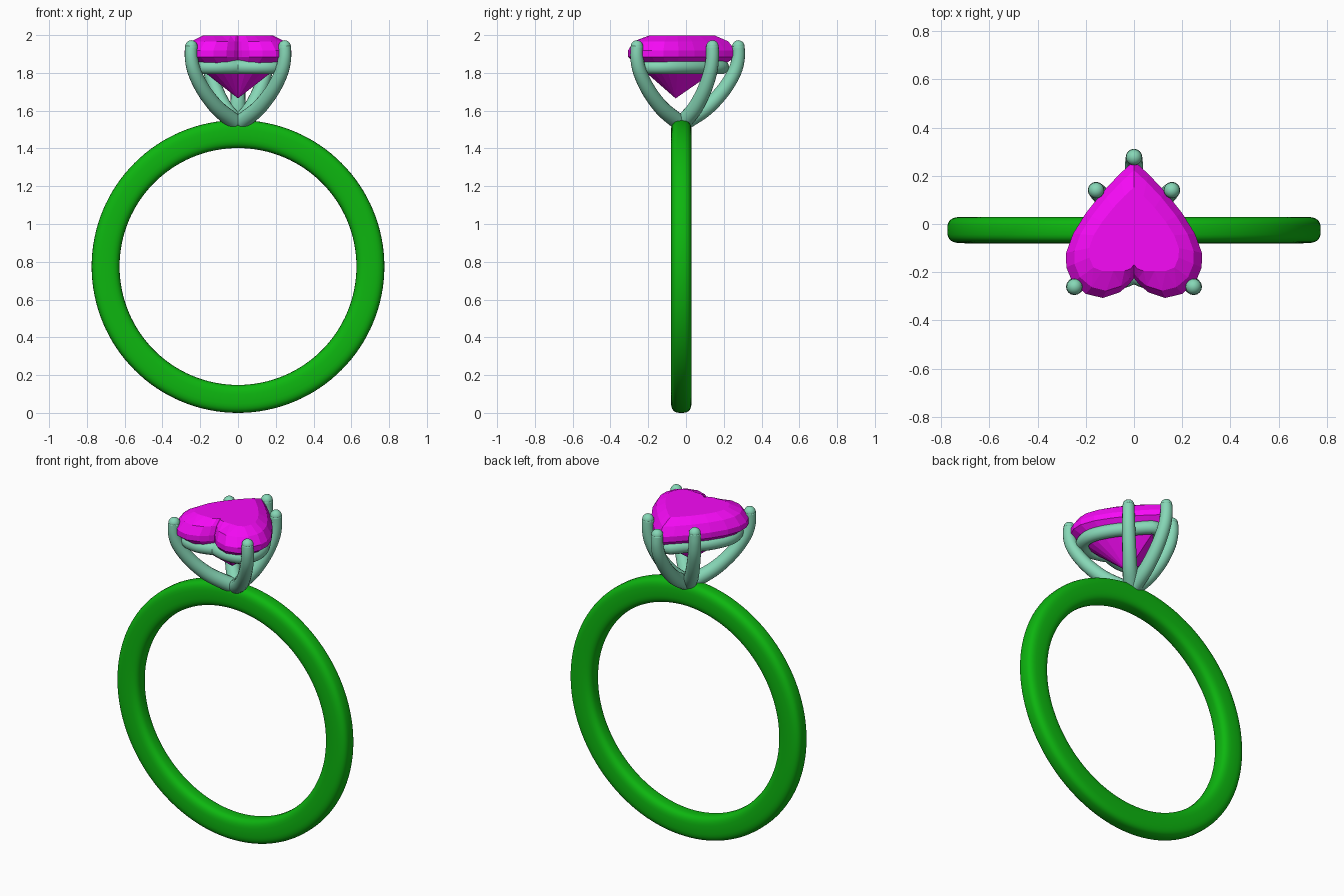
import bpy, bmesh, math
from mathutils import Vector

if "Cube" in bpy.data.objects:
    bpy.data.objects.remove(bpy.data.objects["Cube"])


def material(name, rgb):
    m = bpy.data.materials.new(name)
    m.diffuse_color = (*rgb, 1)
    m.use_nodes = True
    m.node_tree.nodes["Principled BSDF"].inputs["Base Color"].default_value = m.diffuse_color
    return m


GREEN = material("green", (0.004, 0.47, 0.005))
MINT = material("mint", (0.24, 0.68, 0.47))
MAGENTA = material("magenta", (0.93, 0.003, 0.93))


def finish(name, bm, mat, smooth):
    bmesh.ops.recalc_face_normals(bm, faces=bm.faces)
    me = bpy.data.meshes.new(name)
    bm.to_mesh(me)
    bm.free()
    me.materials.append(mat)
    ob = bpy.data.objects.new(name, me)
    bpy.context.collection.objects.link(ob)
    for p in me.polygons:
        p.use_smooth = smooth
    return ob


def bridge(bm, a, b):
    n = len(a)
    for i in range(n):
        bm.faces.new((a[i], a[(i + 1) % n], b[(i + 1) % n], b[i]))


def smooth_path(pts, steps, closed=False):
    """Catmull-Rom resampling of a point list."""
    n, out = len(pts), []
    get = (lambda i: pts[i % n]) if closed else (lambda i: pts[max(0, min(n - 1, i))])
    for i in range(n if closed else n - 1):
        p0, p1, p2, p3 = (get(i + k) for k in (-1, 0, 1, 2))
        for s in range(steps):
            t = s / steps
            out.append(0.5 * (2 * p1 + (p2 - p0) * t + (2 * p0 - 5 * p1 + 4 * p2 - p3) * t * t
                              + (3 * p1 - p0 - 3 * p2 + p3) * t ** 3))
    return out if closed else out + [pts[-1]]


def tube(bm, path, r0, r1, side, closed=False, sides=16):
    """Sweep a tapering circle along a path; side is never parallel to it."""
    n, rings = len(path), []
    for i, p in enumerate(path):
        a = path[(i - 1) % n] if closed else path[max(i - 1, 0)]
        b = path[(i + 1) % n] if closed else path[min(i + 1, n - 1)]
        u = (b - a).cross(side).normalized()
        v = (b - a).cross(u).normalized()
        r = r0 + (r1 - r0) * i / (n - 1)
        rings.append([bm.verts.new(p + r * (u * math.cos(t) + v * math.sin(t)))
                      for t in (2 * math.pi * k / sides for k in range(sides))])
    for i in range(n if closed else n - 1):
        bridge(bm, rings[i], rings[(i + 1) % n])
    if not closed:
        bm.faces.new(rings[0])
        bm.faces.new(rings[-1])


# Band: rounded-box section revolved about the finger axis
CY, CZ = -0.025, 0.775
bm = bmesh.new()
rings = []
for i in range(128):
    a = 2 * math.pi * i / 128
    ring = []
    for k in range(32):
        t = 2 * math.pi * k / 32
        c, s = math.cos(t), math.sin(t)
        r = 0.701 + 0.074 * math.copysign(abs(c) ** 0.65, c)
        y = CY + 0.055 * math.copysign(abs(s) ** 0.65, s)
        ring.append(bm.verts.new((r * math.cos(a), y, CZ + r * math.sin(a))))
    rings.append(ring)
for i in range(128):
    bridge(bm, rings[i], rings[(i + 1) % 128])
finish("band", bm, GREEN, True)

# Heart outline, right half from tip to cleft, then mirrored
half = [(0, 0.262), (0.06, 0.207), (0.13, 0.133), (0.2, 0.045), (0.253, -0.04),
        (0.282, -0.12), (0.281, -0.18), (0.255, -0.243), (0.2, -0.29),
        (0.13, -0.307), (0.06, -0.284), (0.02, -0.25), (0, -0.225)]
heart = half + [(-x, y) for x, y in half[-2:0:-1]]


def heart_loop(bm, scale, z, front=-1.0):
    """Scaled heart; front limits how far it reaches forward."""
    return [bm.verts.new((x * scale, max(-0.06 + (y + 0.06) * scale, front), z))
            for x, y in heart]


# Heart-cut stone: table, two-step crown, girdle, pavilion
bm = bmesh.new()
table = heart_loop(bm, 0.66, 1.998, -0.195)
crown = heart_loop(bm, 0.88, 1.967)
upper = heart_loop(bm, 1.0, 1.918)
lower = heart_loop(bm, 1.0, 1.885)
for a, b in ((table, crown), (crown, upper), (upper, lower)):
    bridge(bm, a, b)
bm.faces.new(table)
culet = bm.verts.new((0, -0.055, 1.665))
for i in range(len(lower)):
    bm.faces.new((lower[i], lower[(i + 1) % len(lower)], culet))
bmesh.ops.triangulate(bm, faces=bm.faces[:])
finish("heart_stone", bm, MAGENTA, False)

# Gallery rail: rounded heart loop under the girdle
rail_half = [(0, 0.19), (0.09, 0.105), (0.165, 0.015), (0.215, -0.085), (0.217, -0.165),
             (0.18, -0.222), (0.11, -0.24), (0.045, -0.228), (0, -0.213)]
rail = [Vector((x, y, 1.831)) for x, y in rail_half + [(-x, y) for x, y in rail_half[-2:0:-1]]]
bm = bmesh.new()
tube(bm, smooth_path(rail, 4, True), 0.038, 0.038, Vector((0, 0, 1)), True)
finish("gallery_rail", bm, MINT, True)

# Prongs: curved claws with ball tips rising from the top of the band
profile = [(0.06, 1.54), (0.38, 1.60), (0.60, 1.66), (0.79, 1.73), (0.94, 1.81),
           (1.0, 1.88), (1.0, 1.94)]
tips = {"back_prong": (0, 0.277), "right_back_prong": (0.157, 0.14),
        "left_back_prong": (-0.157, 0.14), "right_front_prong": (0.247, -0.26),
        "left_front_prong": (-0.247, -0.26)}
for name, (tx, ty) in tips.items():
    path = [Vector((tx * f, CY + (ty - CY) * f, z)) for f, z in profile]
    bm = bmesh.new()
    tube(bm, smooth_path(path, 6), 0.043, 0.033, Vector((-(ty - CY), tx, 0)).normalized())
    tip = bmesh.ops.create_uvsphere(bm, u_segments=16, v_segments=10, radius=0.033)
    bmesh.ops.translate(bm, verts=tip["verts"], vec=path[-1])
    finish(name, bm, MINT, True)
